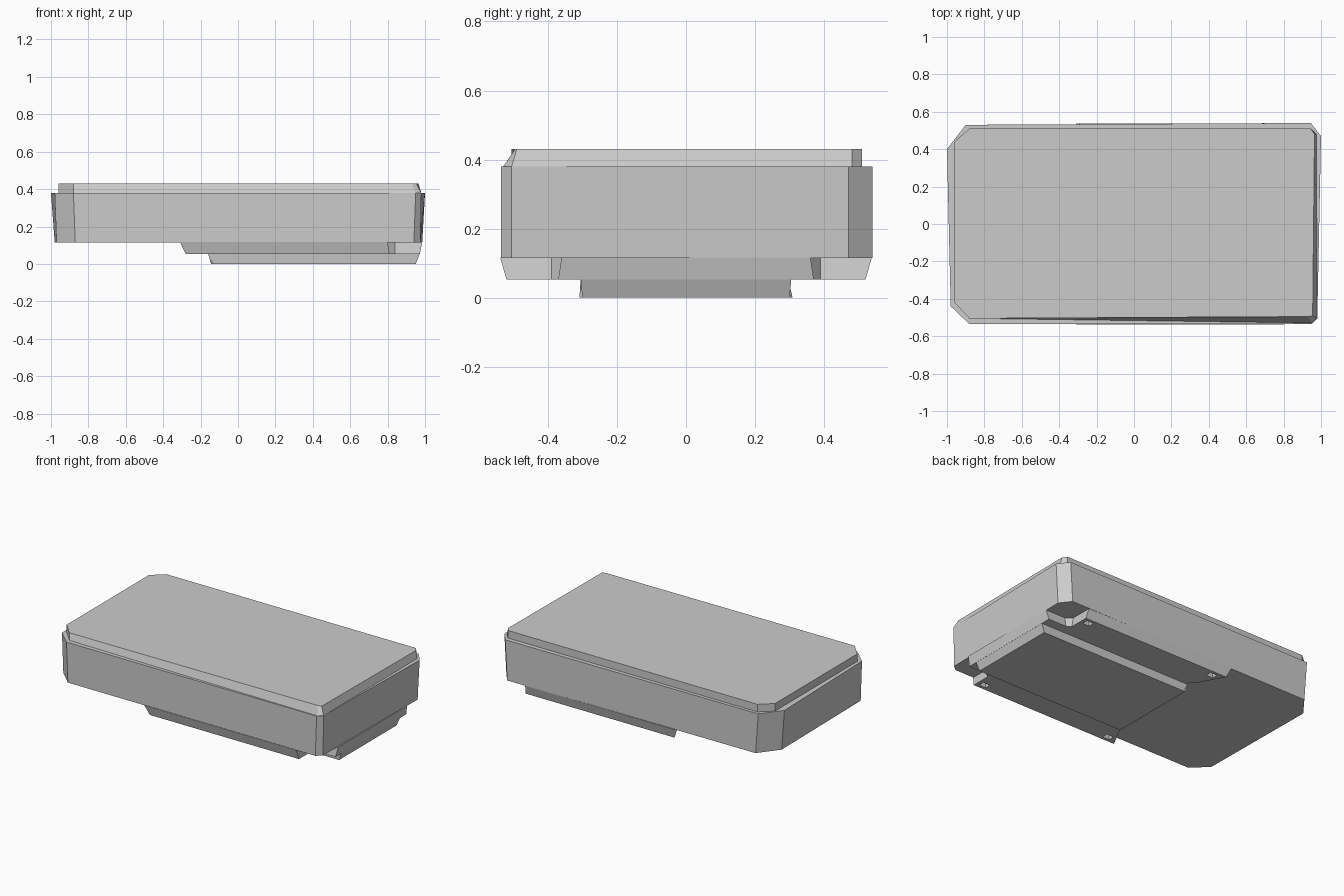
import bpy, bmesh, math

cube = bpy.data.objects.get("Cube")
if cube:
    bpy.data.objects.remove(cube)

# One plain grey for the whole casing
grey = bpy.data.materials.new("plain grey")
grey.use_nodes = True
colour = (0.6, 0.6, 0.6, 1)
grey.diffuse_color = colour
grey.node_tree.nodes["Principled BSDF"].inputs["Base Color"].default_value = colour


def loft(name, low, high, z_low, z_high):
    """Closed solid between two outlines with matching points."""
    bm = bmesh.new()
    a = [bm.verts.new((x, y, z_low)) for x, y in low]
    b = [bm.verts.new((x, y, z_high)) for x, y in high]
    bm.faces.new(a[::-1])
    bm.faces.new(b)
    for i in range(len(a)):
        j = (i + 1) % len(a)
        bm.faces.new((a[i], a[j], b[j], b[i]))
    bmesh.ops.recalc_face_normals(bm, faces=bm.faces)
    mesh = bpy.data.meshes.new(name)
    bm.to_mesh(mesh)
    bm.free()
    mesh.materials.append(grey)
    obj = bpy.data.objects.new(name, mesh)
    bpy.context.collection.objects.link(obj)
    return obj


def mirrored(half):
    """Complete an outline by reflecting it across y = 0."""
    return half + [(x, -y) for x, y in reversed(half)]


def arc(radius):
    """Half of the round bite taken out of the underside blocks."""
    return [(-0.33 + radius * math.cos(math.radians(t)),
             radius * math.sin(math.radians(t))) for t in range(5, 60, 9)]


# Main body with clipped corners, slightly narrower at its foot
body_top = [(-0.98, -0.44), (-0.88, -0.535), (0.95, -0.535), (0.98, -0.505),
            (1.0, 0.47), (0.945, 0.54), (-0.9, 0.53), (-1.0, 0.40)]
body_foot = [(-0.97, -0.44), (-0.87, -0.535), (0.94, -0.535), (0.975, -0.505),
             (0.985, 0.47), (0.93, 0.54), (-0.88, 0.53), (-0.98, 0.40)]
loft("main_body", body_foot, body_top, 0.115, 0.38)

# Raised lid, its front right corner flaring out to the body
lid_top = [(-0.96, -0.42), (-0.88, -0.505), (0.93, -0.495), (0.955, -0.49),
           (0.965, 0.48), (0.945, 0.51), (-0.88, 0.51), (-0.96, 0.44)]
lid_foot = [(-0.96, -0.42), (-0.88, -0.505), (0.95, -0.53), (0.98, -0.505),
            (0.975, 0.48), (0.945, 0.51), (-0.88, 0.51), (-0.96, 0.44)]
loft("lid", lid_foot, lid_top, 0.379, 0.43)

# Lower plate with a round bite on one end and notched corners on the other
plate_high = mirrored(arc(0.35) + [(-0.21, 0.35), (-0.31, 0.538), (0.80, 0.538),
                                   (0.80, 0.39), (0.84, 0.36), (0.985, 0.36)])
plate_low = mirrored(arc(0.36) + [(-0.19, 0.35), (-0.28, 0.52), (0.81, 0.52),
                                  (0.81, 0.39), (0.84, 0.37), (0.972, 0.37)])
plate = loft("lower_plate", plate_low, plate_high, 0.053, 0.117)

# Shallow screw pits in the plate's underside
for x in (-0.2, 0.76):
    for y in (-0.48, 0.48):
        square = [(x + dx, y + dy) for dx, dy in
                  ((-0.025, -0.02), (0.025, -0.02), (0.025, 0.02), (-0.025, 0.02))]
        cutter = loft("pit_cutter", square, square, 0.03, 0.09)
        cutter.hide_render = True
        mod = plate.modifiers.new("pit", "BOOLEAN")
        mod.object = cutter
        mod.operation = "DIFFERENCE"
        bpy.context.view_layer.objects.active = plate
        bpy.ops.object.modifier_apply(modifier=mod.name)
        bpy.data.objects.remove(cutter)

# Base block sharing the round bite
base_high = mirrored(arc(0.345) + [(-0.16, 0.305), (0.972, 0.305)])
base_low = mirrored(arc(0.36) + [(-0.14, 0.3), (0.95, 0.3)])
loft("base_block", base_low, base_high, 0, 0.055)
